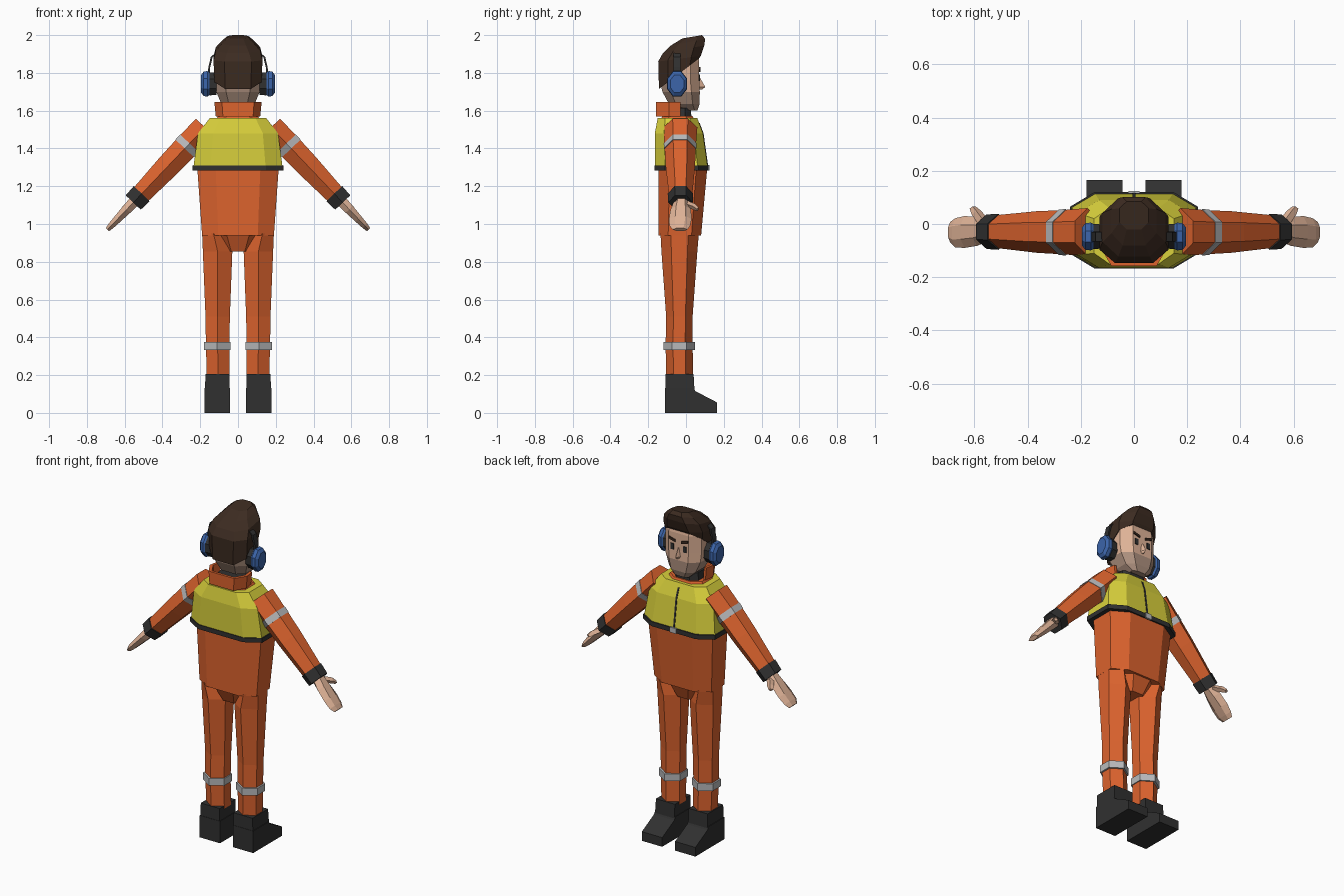
import bpy, bmesh, math
from mathutils import Vector


def material(name, rgb):
    m = bpy.data.materials.new(name)
    m.diffuse_color = (*rgb, 1)
    return m


ORANGE = material("orange cloth", (0.72, 0.125, 0.027))
YELLOW = material("safety yellow", (0.70, 0.64, 0.045))
BLACK = material("black rubber", (0.03, 0.03, 0.03))
SILVER = material("reflective silver", (0.48, 0.49, 0.50))
BLUE = material("ear cup blue", (0.045, 0.13, 0.40))
HAIR = material("dark brown hair", (0.045, 0.024, 0.015))
SKIN = material("skin", (0.74, 0.45, 0.31))
STUBBLE = material("stubble", (0.42, 0.28, 0.21))


def loft(name, rings, mats, rule=None, mirror=False):
    """Skin closed rings with capped ends; rule(centre) picks a material slot."""
    bm = bmesh.new()
    rows = [[bm.verts.new(p) for p in r] for r in rings]
    n = len(rows[0])
    for a, b in zip(rows, rows[1:]):
        for i in range(n):
            bm.faces.new((a[i], a[(i + 1) % n], b[(i + 1) % n], b[i]))
    bm.faces.new(rows[0][::-1])
    bm.faces.new(rows[-1])
    if mirror:
        dup = bmesh.ops.duplicate(bm, geom=bm.verts[:] + bm.edges[:] + bm.faces[:])
        for g in dup["geom"]:
            if isinstance(g, bmesh.types.BMVert):
                g.co.x = -g.co.x
    bmesh.ops.recalc_face_normals(bm, faces=bm.faces[:])
    if rule:
        for f in bm.faces:
            f.material_index = rule(f.calc_center_median())
    me = bpy.data.meshes.new(name)
    bm.to_mesh(me)
    bm.free()
    for m in mats:
        me.materials.append(m)
    ob = bpy.data.objects.new(name, me)
    bpy.context.collection.objects.link(ob)
    return ob


def octagon(hx, yb, yf, zb, zf=None, k=0.55):
    """Chamfered ring, optionally tilted from back height zb to front height zf."""
    zf = zb if zf is None else zf
    cy, ry = (yb + yf) / 2, (yf - yb) / 2
    uv = [(k, -1), (1, -k), (1, k), (k, 1), (-k, 1), (-1, k), (-1, -k), (-k, -1)]
    return [(hx * u, cy + ry * v, zb + (zf - zb) * (v + 1) / 2) for u, v in uv]


HEX = [(0, -1), (1, -0.45), (1, 0.45), (0, 1), (-1, 0.45), (-1, -0.45)]


def leg_ring(x0, x1, yb, yf, z):
    return [((x0 + x1) / 2 + (x1 - x0) / 2 * u, (yb + yf) / 2 + (yf - yb) / 2 * v, z)
            for u, v in HEX]


# Arm axis, running down and out from the shoulder
SHOULDER = Vector((0.175, -0.03, 1.512))
DOWN = Vector((0.69, 0, -0.724))
UP = Vector((0.724, 0, 0.69))


def arm_ring(t, half, yb, yf):
    c = SHOULDER + DOWN * t
    pts = []
    for u, v in HEX:
        p = c + UP * (half * u)
        p.y = (yb + yf) / 2 + (yf - yb) / 2 * v
        pts.append(p)
    return pts


def box(name, mat, lo, hi, mirror=False, skew=0.0):
    (x0, y0, z0), (x1, y1, z1) = lo, hi
    rings = [[(x0, y, z0), (x1, y, z0 + skew), (x1, y, z1 + skew), (x0, y, z1)] for y in (y0, y1)]
    return loft(name, rings, [mat], mirror=mirror)


# Jacket body and crotch
loft("jacket", [octagon(0.19, -0.145, 0.08, 0.94), octagon(0.215, -0.145, 0.112, 1.29)], [ORANGE])
loft("crotch", [octagon(0.065, -0.09, 0.03, 0.855), octagon(0.11, -0.135, 0.07, 0.945)], [ORANGE])

# Vest with dark hem
loft("vest", [octagon(0.236, -0.163, 0.115, 1.30, k=0.62), octagon(0.212, -0.165, 0.09, 1.48, k=0.62),
              octagon(0.15, -0.15, 0.06, 1.56, k=0.62)], [YELLOW])
loft("vest_hem", [octagon(0.24, -0.167, 0.12, 1.283, k=0.62), octagon(0.24, -0.167, 0.12, 1.31, k=0.62)], [BLACK])
box("zip_tab", SILVER, (-0.02, 0.116, 1.282), (0.02, 0.125, 1.313))
loft("zip", [[(-0.005, y - 0.006, z), (0.005, y - 0.006, z), (0.005, y + 0.003, z), (-0.005, y + 0.003, z)]
             for z, y in ((1.31, 0.1138), (1.48, 0.09), (1.535, 0.0695))], [BLACK])

# Undershirt, neck and collar
loft("neck_base", [octagon(0.12, -0.135, 0.045, 1.55), octagon(0.105, -0.125, 0.035, 1.572)], [ORANGE])
loft("undershirt", [octagon(0.085, -0.12, 0.03, 1.55), octagon(0.075, -0.11, 0.025, 1.615)], [BLACK])
arc = [(-0.115, -0.03), (-0.125, -0.09), (-0.085, -0.158), (0.085, -0.158), (0.125, -0.09), (0.115, -0.03)]


def collar_section(x, y):
    ix, iy = x * 0.86, -0.03 + (y + 0.03) * 0.88
    return [(x * 0.94, y, 1.57), (x, y, 1.645), (ix, iy, 1.645), (ix * 0.94, iy, 1.57)]


loft("collar", [collar_section(x, y) for x, y in arc], [ORANGE])

# Head: stubble on the jaw and shaved back
loft("head", [octagon(0.05, 0.0, 0.06, 1.60), octagon(0.088, -0.09, 0.072, 1.635),
              octagon(0.115, -0.125, 0.073, 1.70), octagon(0.12, -0.138, 0.07, 1.76),
              octagon(0.12, -0.138, 0.07, 1.86), octagon(0.10, -0.11, 0.06, 1.91)],
     [SKIN, STUBBLE], lambda c: int(c.z < 1.695 or c.y < -0.07))
loft("nose", [[(-0.008, 0.06, 1.775), (0.008, 0.06, 1.775), (0, 0.074, 1.775)],
              [(-0.018, 0.06, 1.725), (0.018, 0.06, 1.725), (0, 0.102, 1.725)],
              [(-0.012, 0.06, 1.712), (0.012, 0.06, 1.712), (0, 0.085, 1.712)]], [SKIN])
box("eyes", BLACK, (0.032, 0.068, 1.757), (0.052, 0.075, 1.792), True)
box("eyebrows", HAIR, (0.02, 0.068, 1.806), (0.064, 0.077, 1.819), True, 0.012)

# Swept-up hair
loft("hair", [octagon(0.124, -0.143, 0.068, 1.715, 1.875), octagon(0.13, -0.147, 0.078, 1.86, 1.89),
              octagon(0.118, -0.122, 0.097, 1.905, 1.945, 0.5), octagon(0.085, -0.08, 0.101, 1.945, 1.98, 0.5),
              octagon(0.055, -0.02, 0.085, 1.982, 2.0, 0.5)], [HAIR])


# Ear defenders
def cup_ring(x, s):
    return [(x, -0.047 + 0.054 * s * math.cos(a), 1.742 + 0.07 * s * math.sin(a))
            for a in (math.pi * (i + 0.5) / 4 for i in range(8))]


loft("ear_cushions", [cup_ring(0.115, 0.9), cup_ring(0.152, 0.95)], [BLACK], mirror=True)
loft("ear_cups", [cup_ring(0.15, 0.9), cup_ring(0.162, 1.05), cup_ring(0.182, 1.0), cup_ring(0.195, 0.72)],
     [BLUE], mirror=True)
loft("headband", [[(x - 0.005, -0.065, z), (x + 0.005, -0.065, z), (x + 0.005, -0.03, z), (x - 0.005, -0.03, z)]
                  for x, z in ((0.158, 1.76), (0.152, 1.83), (0.139, 1.885), (0.10, 1.918))], [BLACK], mirror=True)

# Sleeves, reflective bands and cuffs
loft("sleeves", [arm_ring(0, 0.066, -0.12, 0.06), arm_ring(0.14, 0.066, -0.114, 0.052),
                 arm_ring(0.28, 0.063, -0.108, 0.048), arm_ring(0.50, 0.052, -0.09, 0.033)],
     [ORANGE], mirror=True)
loft("sleeve_bands", [arm_ring(0.118, 0.069, -0.118, 0.056), arm_ring(0.155, 0.068, -0.117, 0.055)],
     [SILVER], mirror=True)
loft("cuffs", [arm_ring(0.485, 0.058, -0.097, 0.038), arm_ring(0.55, 0.055, -0.094, 0.036)],
     [BLACK], mirror=True)

# Hands and thumbs
loft("hands", [arm_ring(0.53, 0.03, -0.06, 0.012), arm_ring(0.60, 0.026, -0.082, 0.026),
               arm_ring(0.67, 0.021, -0.09, 0.03), arm_ring(0.72, 0.017, -0.088, 0.022),
               arm_ring(0.748, 0.012, -0.07, 0.008)], [SKIN], mirror=True)
loft("thumbs", [[Vector(c) + UP * (s * u) + Vector((0.7, -0.5, -0.5)) * (s * v)
                 for u, v in ((-1, -1), (1, -1), (1, 1), (-1, 1))]
                for c, s in (((0.565, 0.005, 1.105), 0.014), ((0.592, 0.042, 1.092), 0.013),
                             ((0.607, 0.062, 1.078), 0.008))], [SKIN], mirror=True)

# Trouser legs and their bands
loft("legs", [leg_ring(0.045, 0.165, -0.105, 0.038, 0.19), leg_ring(0.046, 0.17, -0.108, 0.035, 0.36),
              leg_ring(0.043, 0.172, -0.105, 0.035, 0.51), leg_ring(0.03, 0.186, -0.13, 0.06, 0.855),
              leg_ring(0.07, 0.19, -0.135, 0.068, 0.95)], [ORANGE], mirror=True)
loft("leg_bands", [leg_ring(0.04, 0.18, -0.12, 0.048, 0.333), leg_ring(0.04, 0.18, -0.12, 0.048, 0.376)],
     [SILVER], mirror=True)

# Boots: side profile across the foot, plus ankle shaft
profile = [(-0.11, 0), (0.165, 0), (0.165, 0.055), (0.05, 0.115), (0.04, 0.132), (-0.11, 0.132)]
loft("boots", [[(x, y, z) for y, z in profile] for x in (0.043, 0.178)], [BLACK], mirror=True)
loft("boot_shafts", [[(x0, -0.108, z), (x1, -0.108, z), (x1, yf, z), (x0, yf, z)]
                     for x0, x1, yf, z in ((0.046, 0.175, 0.045, 0.12), (0.046, 0.172, 0.04, 0.207))],
     [BLACK], mirror=True)
